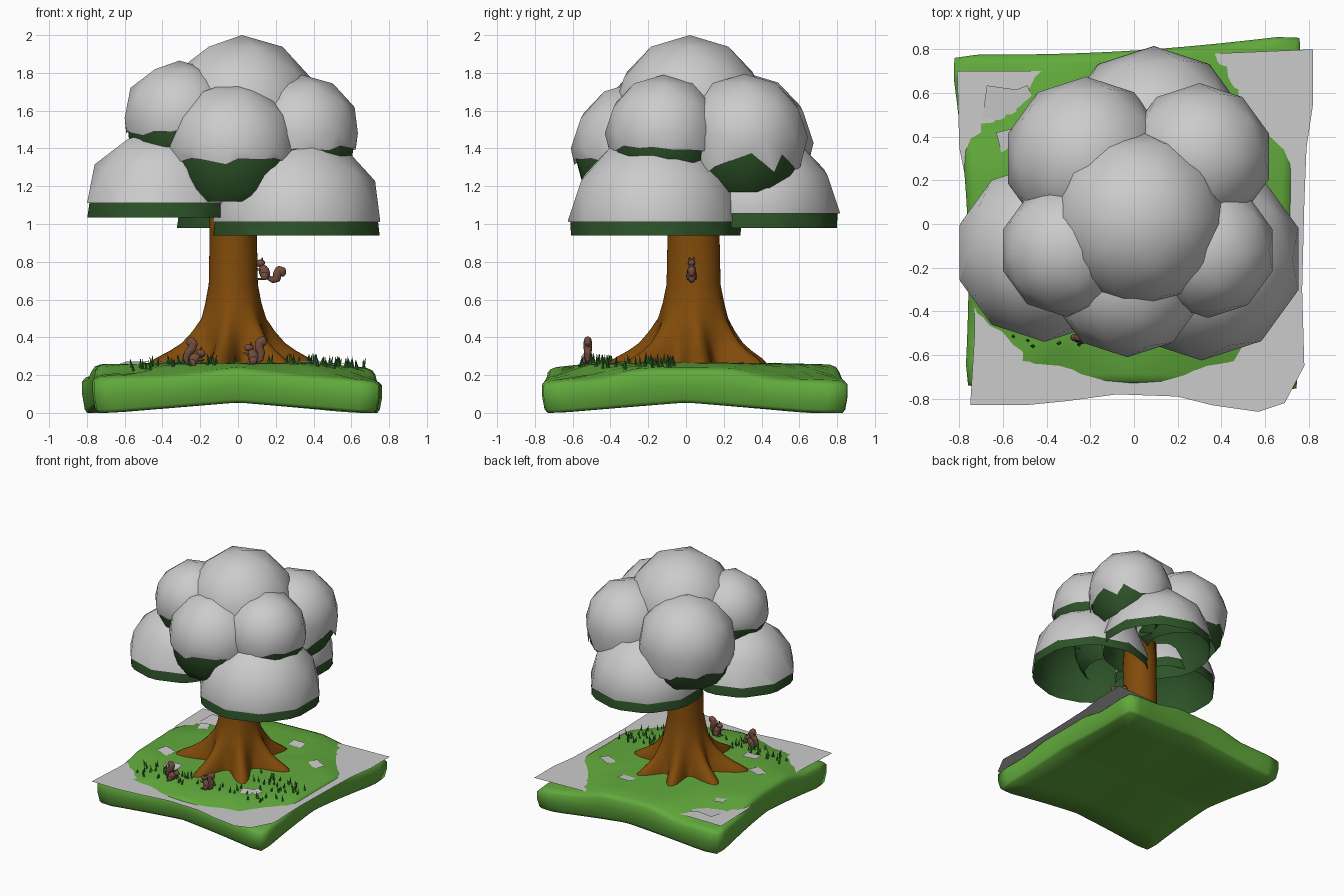
import bpy, bmesh, math, random
from mathutils import Vector, Matrix

if "Cube" in bpy.data.objects:
    bpy.data.objects.remove(bpy.data.objects["Cube"])

random.seed(4)


def mat(name, c):
    m = bpy.data.materials.new(name)
    m.diffuse_color = (*c, 1)
    m.use_nodes = True
    m.node_tree.nodes["Principled BSDF"].inputs["Base Color"].default_value = m.diffuse_color
    return m


GRASS = mat("grass", (0.12, 0.40, 0.045))
LEAF = mat("leaf", (0.026, 0.085, 0.021))
BLADE = mat("blade", (0.03, 0.17, 0.025))
BARK = mat("bark", (0.22, 0.07, 0.003))
FUR = mat("fur", (0.17, 0.075, 0.05))


def finish(bm, name, material=None, smooth=True, fix=True):
    if fix:
        bmesh.ops.recalc_face_normals(bm, faces=bm.faces[:])
    for f in bm.faces:
        f.smooth = smooth
    me = bpy.data.meshes.new(name)
    bm.to_mesh(me)
    bm.free()
    ob = bpy.data.objects.new(name, me)
    bpy.context.collection.objects.link(ob)
    if material:
        me.materials.append(material)
    return ob


def loft(rings, name, material):
    bm = bmesh.new()
    loops = [[bm.verts.new(p) for p in r] for r in rings]
    n = len(loops[0])
    for a, b in zip(loops, loops[1:]):
        for i in range(n):
            bm.faces.new((a[i], a[(i + 1) % n], b[(i + 1) % n], b[i]))
    bm.faces.new(loops[0])
    bm.faces.new(loops[-1])
    return finish(bm, name, material)


def clamp(t):
    return max(0.0, min(1.0, t))


# ground slab: wavy rounded square, domed top and arched underside
def top_z(x, y):
    front = clamp((-y - 0.5) / 0.2) * clamp(0.3 + abs(x) * 2)
    corner = min(0.05, 0.3 * max(0, abs(x * y) - 0.17))
    side = 0.07 * max(0, x - 0.4)
    return 0.268 - 0.02 * (x * x + y * y) - side - max(0.055 * front, corner)


def slab_xy(u, v):
    a, b = (u + 1) / 2, (v + 1) / 2
    fl, fr, br, bl = (Vector(p) for p in ((-0.775, -0.755), (0.76, -0.77), (0.775, 0.87), (-0.84, 0.775)))
    p = (fl * (1 - a) + fr * a) * (1 - b) + (bl * (1 - a) + br * a) * b
    p.x -= 0.045 * u * math.cos(v * math.pi / 2)
    p.y -= 0.03 * v * math.cos(u * math.pi / 2)
    return p


def slab_ring(s, level):
    ring = []
    for i in range(80):
        t = math.tau * i / 80
        c, d = math.cos(t), math.sin(t)
        k = s / (abs(c) ** 36 + abs(d) ** 36) ** (1 / 36)
        p = slab_xy(c * k, d * k)
        low = 0.055 * (1 - clamp(2 * abs(p.x * p.y)))
        ring.append((p.x, p.y, low + (top_z(p.x, p.y) - low) * level))
    return ring


loft([slab_ring(s, l) for s, l in (
    (0.02, 0), (0.4, 0), (0.7, 0), (0.97, 0), (0.985, 0.1), (1, 0.5), (1, 0.85), (0.98, 0.95),
    (0.94, 1), (0.8, 1), (0.7, 1), (0.6, 1), (0.4, 1), (0.2, 1), (0.02, 1))], "ground", GRASS)

# flat snow sheet cutting through the edge of the ground
bm = bmesh.new()
edge = [(-0.75, -0.83), (-0.5, -0.83), (-0.3, -0.81), (-0.08, -0.78), (0.2, -0.79), (0.36, -0.83),
        (0.57, -0.86), (0.69, -0.82), (0.78, -0.65), (0.77, -0.3), (0.78, 0.1), (0.79, 0.35),
        (0.82, 0.55), (0.82, 0.8), (0.35, 0.78), (0, 0.7), (-0.81, 0.7), (-0.8, 0.35), (-0.73, 0), (-0.73, -0.5)]
bm.faces.new([bm.verts.new((x, y, 0.217)) for x, y in edge])
finish(bm, "snow_sheet", None, False, False)

# trunk with spreading roots
ROOTS = ((5, 0.95), (60, 0.72), (110, 0.7), (160, 0.9), (200, 1.1), (258, 0.9), (312, 0.9))


def trunk_ring(z, base, amp):
    ring = []
    for i in range(80):
        t = 360 * i / 80
        r = base
        for ang, k in ROOTS:
            d = (t - ang + 180) % 360 - 180
            r += amp * k * math.exp(-(d / 13) ** 2)
        a = math.radians(t)
        ring.append((-0.025 + r * math.cos(a), 0.04 + r * math.sin(a) * 1.1, z))
    return ring


loft([trunk_ring(*r) for r in (
    (1.22, 0.125, 0), (0.95, 0.125, 0), (0.68, 0.13, 0), (0.58, 0.148, 0.002), (0.5, 0.165, 0.01),
    (0.43, 0.18, 0.045), (0.37, 0.185, 0.095), (0.33, 0.19, 0.15), (0.29, 0.195, 0.22), (0.25, 0.2, 0.27),
    (0.2, 0.2, 0.29))], "trunk", BARK)


# open-bottomed leaf clump or snow cap, cut from a coarse ball; low stretches the lower half
def dome(name, c, r, cut, material=None, wave=0.0, low=1.0):
    bm = bmesh.new()
    bmesh.ops.create_icosphere(bm, subdivisions=2, radius=r, matrix=Matrix.Translation(c))
    for v in bm.verts:
        if v.co.z < c[2]:
            v.co.z = c[2] + (v.co.z - c[2]) * low
    bmesh.ops.bisect_plane(bm, geom=bm.verts[:] + bm.edges[:] + bm.faces[:], dist=1e-5,
                           plane_co=(0, 0, cut), plane_no=(0, 0, -1), clear_outer=True)
    for v in bm.verts:
        if v.is_boundary:
            if wave:
                v.co.z += wave * random.uniform(-1, 1)
            elif not low > 1:   # straight skirt
                d = Vector((v.co.x - c[0], v.co.y - c[1], 0)).normalized() * r * 0.995
                v.co.x, v.co.y = c[0] + d.x, c[1] + d.y
    finish(bm, name, material, True, False)


# name, centre, radius, snow edge, leaf edge, waviness of snow edge
CLUMPS = (
    ("left_low", (-0.41, -0.13, 1.10), 0.41, 1.11, 1.035, 0),
    ("right_low", (0.31, -0.16, 1.02), 0.465, 1.01, 0.94, 0),
    ("back_low", (0.09, 0.38, 1.06), 0.435, 1.055, 0.98, 0),
    ("front_mid", (-0.03, -0.255, 1.40), 0.355, 1.33, 1.12, 0.02),
    ("left_mid", (-0.31, -0.12, 1.56), 0.305, 1.48, 1.28, 0.03),
    ("right_mid", (0.34, -0.12, 1.48), 0.31, 1.40, 1.25, 0.02),
    ("back_right_mid", (0.30, 0.31, 1.46), 0.335, 1.32, 1.17, 0.06),
    ("back_left_mid", (-0.22, 0.30, 1.43), 0.375, 1.27, 1.15, 0.03),
    ("top", (0.02, 0.02, 1.59), 0.41, 1.52, 1.4, 0.02),
)
for name, c, r, snow, leaf, wave in CLUMPS:
    low = 1.25 if wave else 1.0
    dome("leaves_" + name, c, r - 0.012, leaf, LEAF, 0, low)
    dome("snow_" + name, c, r, snow, None, wave, low)

# grass tufts
bm = bmesh.new()
for x0, x1, y0, y1, n in ((-0.57, -0.1, -0.56, -0.38, 32), (0.25, 0.67, -0.48, -0.05, 45), (-0.1, 0.3, -0.5, -0.4, 6)):
    for _ in range(n):
        x, y = random.uniform(x0, x1), random.uniform(y0, y1)
        h = random.uniform(0.04, 0.07)
        m = Matrix.Translation((x, y, top_z(x, y) + h * 0.3)) @ Matrix.Rotation(random.uniform(-0.3, 0.3), 4, 'Y')
        bmesh.ops.create_cone(bm, segments=4, radius1=0.011, radius2=0, depth=h, cap_ends=False, matrix=m)
finish(bm, "grass_tufts", BLADE, False)

# small snow patches lying on the grass
bm = bmesh.new()
for x, y, sx, sy in ((-0.35, -0.35, 0.12, 0.09), (0.5, 0.3, 0.13, 0.08), (0.36, -0.4, 0.09, 0.08), (0.42, -0.36, 0.08, 0.07),
                     (0.19, 0.5, 0.12, 0.08), (-0.54, -0.16, 0.13, 0.09), (-0.61, 0.55, 0.15, 0.15),
                     (-0.52, 0.58, 0.1, 0.08), (-0.58, 0.38, 0.08, 0.1)):
    a = random.uniform(-0.5, 0.5)
    m = (Matrix.Translation((x, y, max(top_z(x, y), 0.218) + 0.008)) @ Matrix.Rotation(a, 4, 'Z')
         @ Matrix.Rotation(0.08, 4, 'X') @ Matrix.Diagonal((sx, sy, 1, 1)))
    bmesh.ops.create_grid(bm, x_segments=1, y_segments=1, size=0.5, matrix=m)
finish(bm, "snow_patches", None, False, False)


# squirrels: local space faces -x
def squirrel(name, loc, yaw, tilt, tail):
    bm = bmesh.new()

    def ball(x, y, z, sx, sy, sz, pitch=0.0):
        m = (Matrix.Translation((x, y, z)) @ Matrix.Rotation(pitch, 4, 'Y') @ Matrix.Diagonal((sx, sy, sz, 1)))
        bmesh.ops.create_uvsphere(bm, u_segments=10, v_segments=7, radius=1, matrix=m)

    ball(0, 0, 0.04, 0.03, 0.024, 0.042, -0.35)
    ball(-0.022, 0, 0.088, 0.027, 0.019, 0.02, -0.2)
    for s in (-1, 1):
        ball(-0.012, s * 0.011, 0.108, 0.004, 0.005, 0.011)
        ball(-0.035, s * 0.013, 0.055, 0.02, 0.006, 0.006, 0.3)
        ball(0, s * 0.018, 0.02, 0.022, 0.011, 0.022)
        ball(-0.022, s * 0.018, 0.004, 0.02, 0.008, 0.006)
    pts = [Vector(p) for p in tail]     # bushy tail as a tapered chain
    for i in range(len(pts) - 1):
        for k in (0, 0.33, 0.67):
            p = pts[i].lerp(pts[i + 1], k)
            r = 0.011 + 0.014 * math.sin(math.pi * (i + k) / len(pts))
            ball(p.x, 0, p.y, r, r * 0.9, r)
    ob = finish(bm, name, FUR)
    ob.location = loc
    ob.rotation_euler = (0, tilt, yaw)


UP = ((0.02, 0.01), (0.04, 0.03), (0.042, 0.06), (0.032, 0.09), (0.035, 0.115), (0.05, 0.125), (0.056, 0.11))
OUT = ((0.02, 0.01), (0.045, 0.0), (0.065, 0.008), (0.068, 0.03), (0.078, 0.048), (0.094, 0.046), (0.096, 0.03))
squirrel("squirrel_left", (-0.25, -0.52, 0.245), math.pi, -0.4, UP)
squirrel("squirrel_front", (0.08, -0.52, 0.258), 0, 0, UP)
squirrel("squirrel_climbing", (0.14, 0.03, 0.705), 0, 0, OUT)
